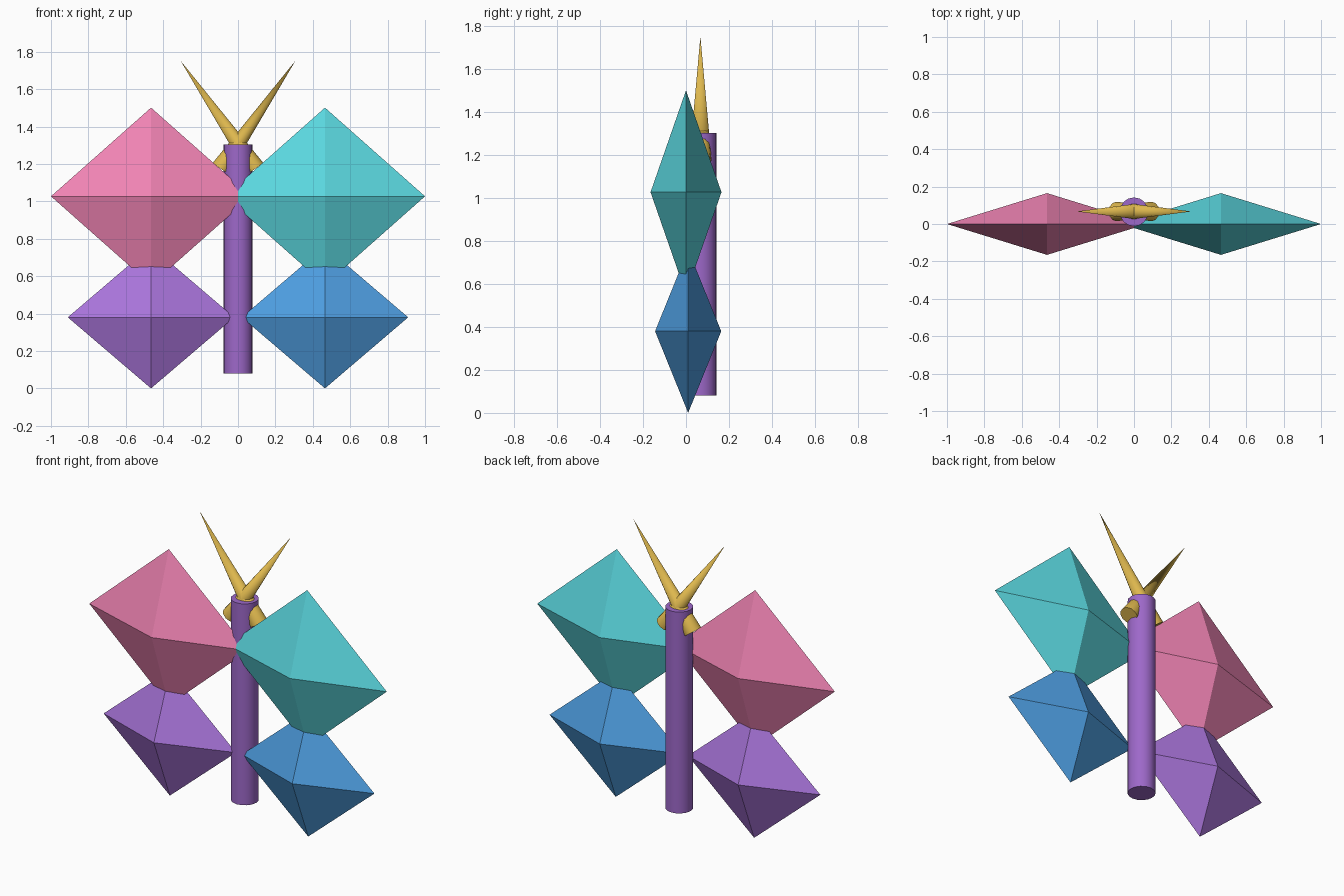
import bpy, bmesh
from mathutils import Vector

if "Cube" in bpy.data.objects:
    bpy.data.objects.remove(bpy.data.objects["Cube"])


def material(name, hex_rgb):
    srgb = [int(hex_rgb[i:i + 2], 16) / 255 for i in (0, 2, 4)]
    mat = bpy.data.materials.new(name)
    mat.diffuse_color = (*[c ** 2.2 for c in srgb], 1)
    mat.use_nodes = True
    mat.node_tree.nodes["Principled BSDF"].inputs["Base Color"].default_value = mat.diffuse_color
    return mat


def wing(name, centre, half, mat):
    """Octahedral gem: one point at each end of the three axes."""
    bm = bmesh.new()
    for axis in range(3):
        for sign in (-1, 1):
            p = Vector(centre)
            p[axis] += sign * half[axis]
            bm.verts.new(p)
    bmesh.ops.convex_hull(bm, input=bm.verts)
    bmesh.ops.recalc_face_normals(bm, faces=bm.faces)
    mesh = bpy.data.meshes.new(name)
    bm.to_mesh(mesh)
    bm.free()
    obj = bpy.data.objects.new(name, mesh)
    bpy.context.collection.objects.link(obj)
    mesh.materials.append(mat)


def rod(name, start, end, r1, r2, sides, mat):
    """Cylinder or cone running from start to end."""
    start, end = Vector(start), Vector(end)
    axis = end - start
    bpy.ops.mesh.primitive_cone_add(vertices=sides, radius1=r1, radius2=r2, depth=axis.length,
                                    location=(start + end) / 2,
                                    rotation=axis.to_track_quat('Z', 'Y').to_euler())
    obj = bpy.context.object
    obj.name = name
    obj.data.materials.append(mat)
    bpy.ops.object.shade_smooth_by_angle()


pink = material("pink", "F284B4")
teal = material("teal", "5CD8E0")
violet = material("violet", "A874DA")
blue = material("blue", "4F9CDF")
purple = material("body purple", "9C68C8")
gold = material("gold", "DDB64F")

# Wings and antennae, one set per side
for side, sign, upper, lower in (("left", -1, pink, violet), ("right", 1, teal, blue)):
    wing(f"upper_wing_{side}", (sign * 0.465, 0, 1.027), (0.535, 0.165, 0.474), upper)
    wing(f"lower_wing_{side}", (sign * 0.465, 0.01, 0.38), (0.445, 0.154, 0.38), lower)
    # Each antenna starts on the opposite side and crosses through the body
    rod(f"antenna_{side}", (-sign * 0.093, 0.067, 1.175), (sign * 0.307, 0.067, 1.752),
        0.052, 0, 12, gold)

# Body
rod("body", (0, 0.065, 0.08), (0, 0.065, 1.303), 0.077, 0.077, 16, purple)
